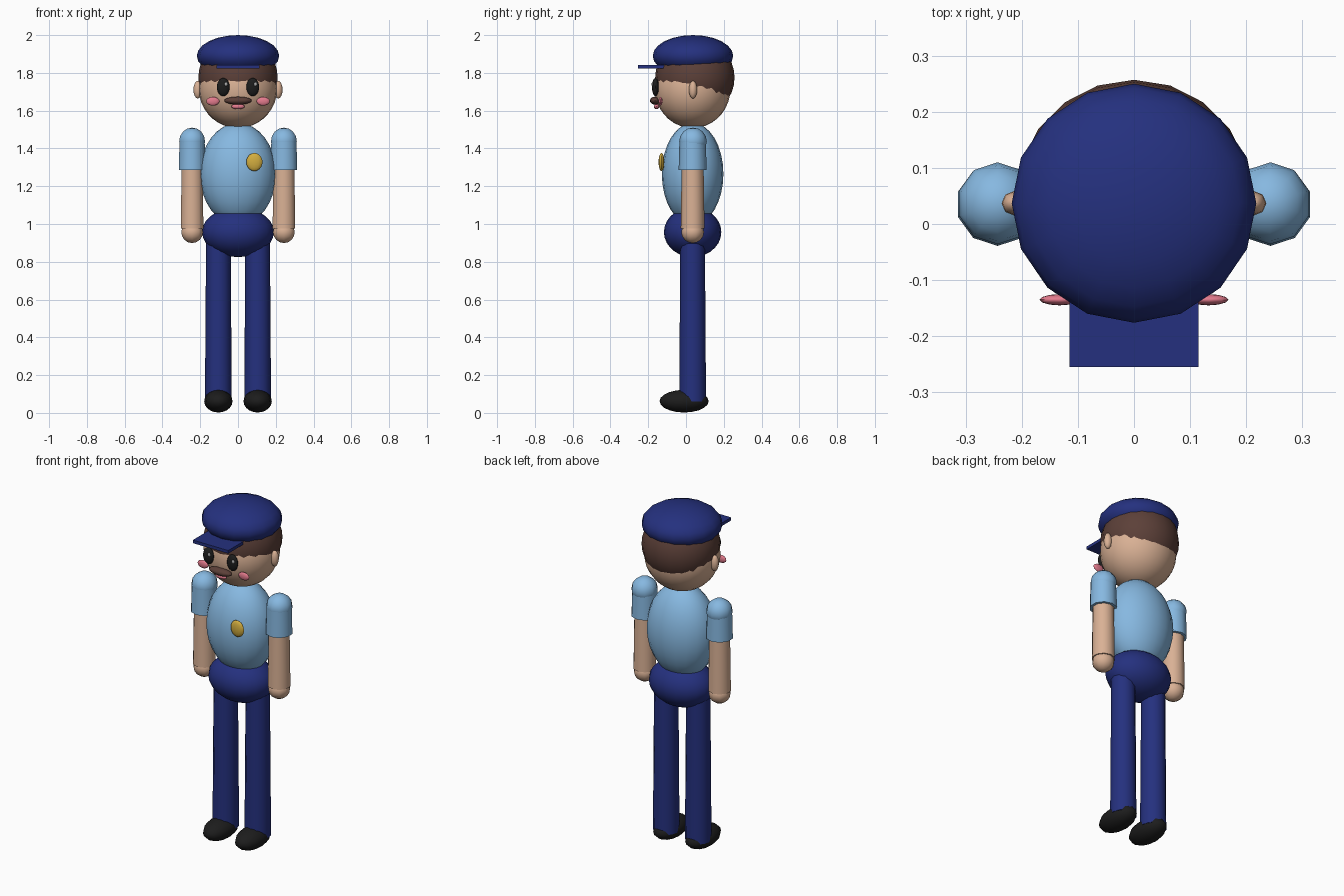
import bpy, bmesh
from mathutils import Matrix, Vector

if "Cube" in bpy.data.objects:
    bpy.data.objects.remove(bpy.data.objects["Cube"])


def material(name, rgb):
    m = bpy.data.materials.new(name)
    m.use_nodes = True
    m.diffuse_color = (*rgb, 1)
    m.node_tree.nodes["Principled BSDF"].inputs["Base Color"].default_value = (*rgb, 1)
    return m


navy = material("navy cloth", (.018, .03, .21))
blue = material("light blue cloth", (.24, .48, .75))
skin = material("skin", (.7, .44, .3))
brown = material("brown hair", (.107, .051, .04))
black = material("black", (.012, .012, .012))
pink = material("pink", (.78, .2, .27))
gold = material("gold", (.65, .42, .05))
grey = material("pale grey", (.4, .4, .4))

MID = .035  # depth of the body axis


def finish(name, bm, mat, smooth=True):
    mesh = bpy.data.meshes.new(name)
    bm.to_mesh(mesh)
    bm.free()
    mesh.materials.append(mat)
    ob = bpy.data.objects.new(name, mesh)
    bpy.context.collection.objects.link(ob)
    if smooth:
        bpy.ops.object.select_all(action="DESELECT")
        ob.select_set(True)
        bpy.context.view_layer.objects.active = ob
        bpy.ops.object.shade_smooth_by_angle(angle=.9)
    return ob


def place(centre, size):
    return Matrix.Translation(Vector(centre)) @ Matrix.Diagonal((*size, 1))


def ball(name, mat, centre, radii, segs=16, rings=12):
    bm = bmesh.new()
    bmesh.ops.create_uvsphere(bm, u_segments=segs, v_segments=rings, radius=1,
                              matrix=place(centre, radii))
    return finish(name, bm, mat)


def tube(name, mat, x, bottom, top, r_bottom, r_top, segs):
    bm = bmesh.new()
    bmesh.ops.create_cone(bm, cap_ends=True, segments=segs, radius1=r_bottom,
                          radius2=r_top, depth=top - bottom,
                          matrix=Matrix.Translation((x, MID, (top + bottom) / 2)))
    return finish(name, bm, mat)


def box(name, mat, centre, size):
    bm = bmesh.new()
    bmesh.ops.create_cube(bm, size=1, matrix=place(centre, size))
    return finish(name, bm, mat, False)


# Body
ball("torso", blue, (0, MID, 1.265), (.202, .163, .27), 20, 16)
ball("hips", navy, (0, MID, .957), (.19, .152, .132), 20, 14)
ball("badge", gold, (.087, -.13, 1.328), (.043, .015, .048), 12, 10)

# Head and hair
ball("head", skin, (0, MID, 1.715), (.207, .2, .207), 24, 18)
ball("hair", brown, (0, .047, 1.775), (.21, .21, .21), 20, 16)
ball("moustache", brown, (0, -.163, 1.653), (.073, .028, .021), 12, 10)
ball("mouth", pink, (0, -.156, 1.622), (.036, .014, .014), 12, 8)

# Cap
ball("cap", navy, (0, .037, 1.89), (.218, .213, .11))
box("cap_visor", navy, (0, -.165, 1.833), (.23, .18, .018))

# Paired parts
for side, s in (("left", 1), ("right", -1)):
    ball(side + "_ear", skin, (s * .213, .037, 1.711), (.023, .022, .047), 8, 8)
    ball(side + "_eye", black, (s * .078, -.162, 1.725), (.034, .018, .048), 12, 10)
    ball(side + "_eye_glint", grey, (s * .078 + .014, -.177, 1.74), (.008, .005, .011), 8, 6)
    ball(side + "_cheek", pink, (s * .133, -.135, 1.65), (.035, .01, .023), 12, 8)

    arm = s * .243
    ball(side + "_shoulder", blue, (arm, .037, 1.438), (.072, .073, .072), 10, 8)
    tube(side + "_sleeve", blue, arm, 1.285, 1.44, .074, .07, 10)
    tube(side + "_forearm", skin, arm, .975, 1.32, .063, .058, 10)
    ball(side + "_hand", skin, (arm, MID, .957), (.06, .06, .058), 10, 8)

    tube(side + "_leg", navy, s * .104, .06, .92, .071, .065, 12)
    ball(side + "_shoe", black, (s * .104, -.01, .062), (.075, .13, .06), 12, 10)
